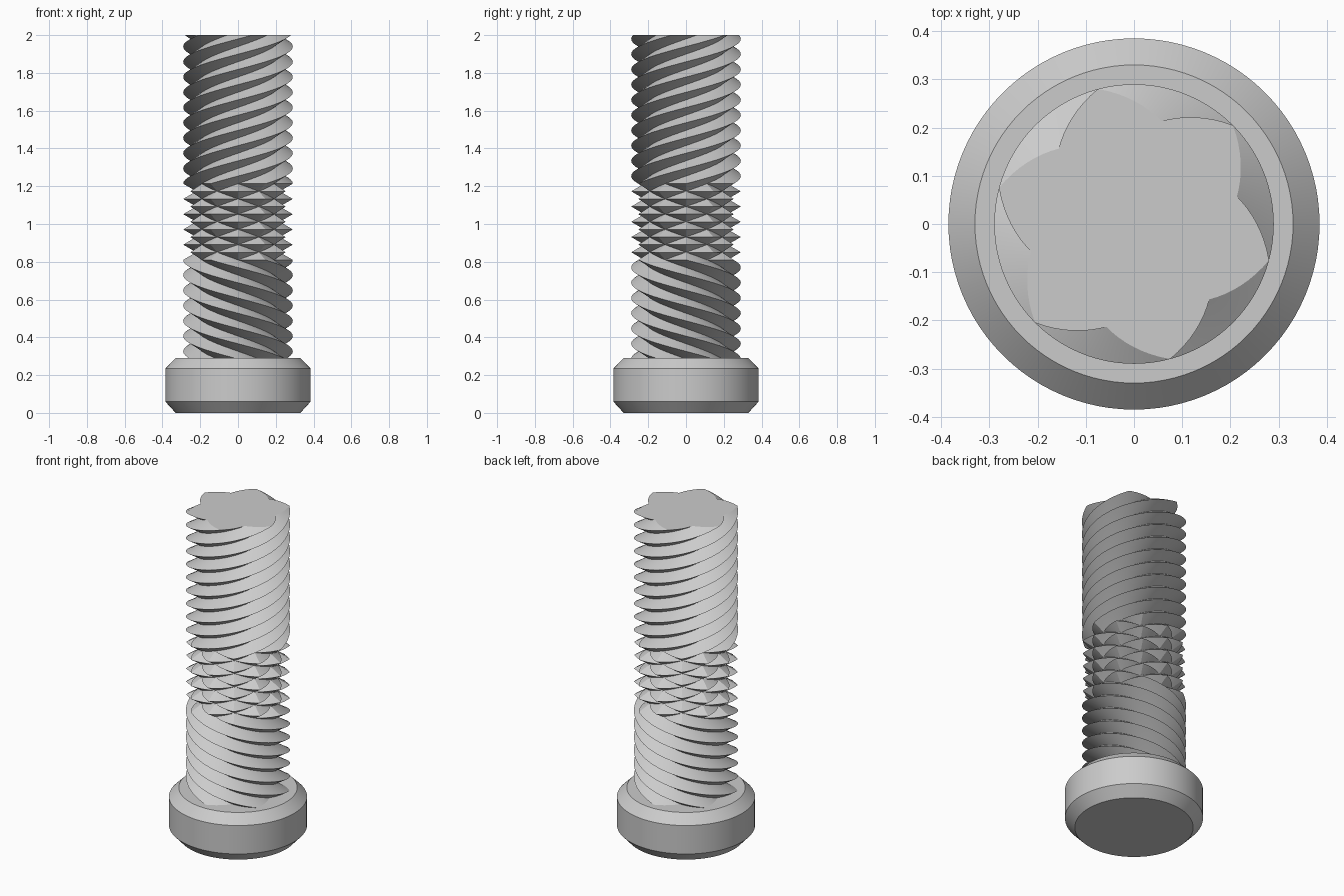
import bpy, bmesh, math

cube = bpy.data.objects.get("Cube")
if cube:
    bpy.data.objects.remove(cube, do_unlink=True)

steel = bpy.data.materials.new("plain grey")
steel.use_nodes = True
GREY = (0.6, 0.6, 0.6, 1)
steel.diffuse_color = GREY
steel.node_tree.nodes["Principled BSDF"].inputs["Base Color"].default_value = GREY

STARTS, STEPS = 6, 16            # thread starts, grid steps per pitch
COLS = STARTS * STEPS
CREST, ROOT = 0.29, 0.221
Z_CROSS = 0.81                   # where the crossed band begins
ROWS_UP = 236                    # rows from there to the top
ROW = (2 - Z_CROSS) / ROWS_UP


def finish(bm, name, angle):
    bmesh.ops.remove_doubles(bm, verts=bm.verts, dist=1e-5)
    bmesh.ops.recalc_face_normals(bm, faces=bm.faces)
    mesh = bpy.data.meshes.new(name)
    bm.to_mesh(mesh)
    bm.free()
    mesh.materials.append(steel)
    ob = bpy.data.objects.new(name, mesh)
    bpy.context.collection.objects.link(ob)
    bpy.ops.object.select_all(action='DESELECT')
    bpy.context.view_layer.objects.active = ob
    ob.select_set(True)
    bpy.ops.object.shade_smooth_by_angle(angle=math.radians(angle))
    return ob


def vee(col, row, hand):
    """Radius of a V thread; hand +1 is right-handed, -1 left-handed."""
    t = (col - hand * row) % STEPS / STEPS
    return ROOT + (CREST - ROOT) * abs(1 - 2 * t)


def radius(col, row, hands):
    return min(vee(col, row, h) for h in hands)


# Threaded shank: left-handed, then both hands crossed, then right-handed
bm = bmesh.new()
rings = []
for first, last, hands in ((-7 * STEPS, 0, (-1,)),
                           (0, 5 * STEPS, (1, -1)),
                           (5 * STEPS, ROWS_UP, (1,))):
    for row in range(first, last + 1):
        ring = []
        for col in range(COLS):
            a = math.tau * col / COLS
            r = radius(col, row, hands)
            ring.append(bm.verts.new((r * math.cos(a), r * math.sin(a),
                                      Z_CROSS + row * ROW)))
        rings.append((ring, row, hands))

for (low, row, hands), (high, row2, _) in zip(rings, rings[1:]):
    for c in range(COLS):
        d = (c + 1) % COLS
        quad = [low[c], low[d], high[d], high[c]]
        if row == row2:          # flat step between two sections
            bm.faces.new(quad)
            continue
        # split each cell along the thread that shapes it
        hand = min(hands, key=lambda h: vee(c + 0.5, row + 0.5, h))
        k = 0 if hand > 0 else 1
        q = quad[k:] + quad[:k]
        bm.faces.new((q[0], q[1], q[2]))
        bm.faces.new((q[0], q[2], q[3]))
bm.faces.new(rings[0][0])
bm.faces.new(rings[-1][0])
finish(bm, "threaded_shank", 25)

# Round head with chamfered rims
bm = bmesh.new()
profile = [(0, 0), (0.33, 0), (0.385, 0.06), (0.385, 0.235), (0.33, 0.29), (0, 0.29)]
pts = [bm.verts.new((r, 0, z)) for r, z in profile]
edges = [bm.edges.new(pair) for pair in zip(pts, pts[1:])]
bmesh.ops.spin(bm, geom=pts + edges, cent=(0, 0, 0), axis=(0, 0, 1),
               angle=math.tau, steps=96, use_duplicate=False)
finish(bm, "head", 25)
